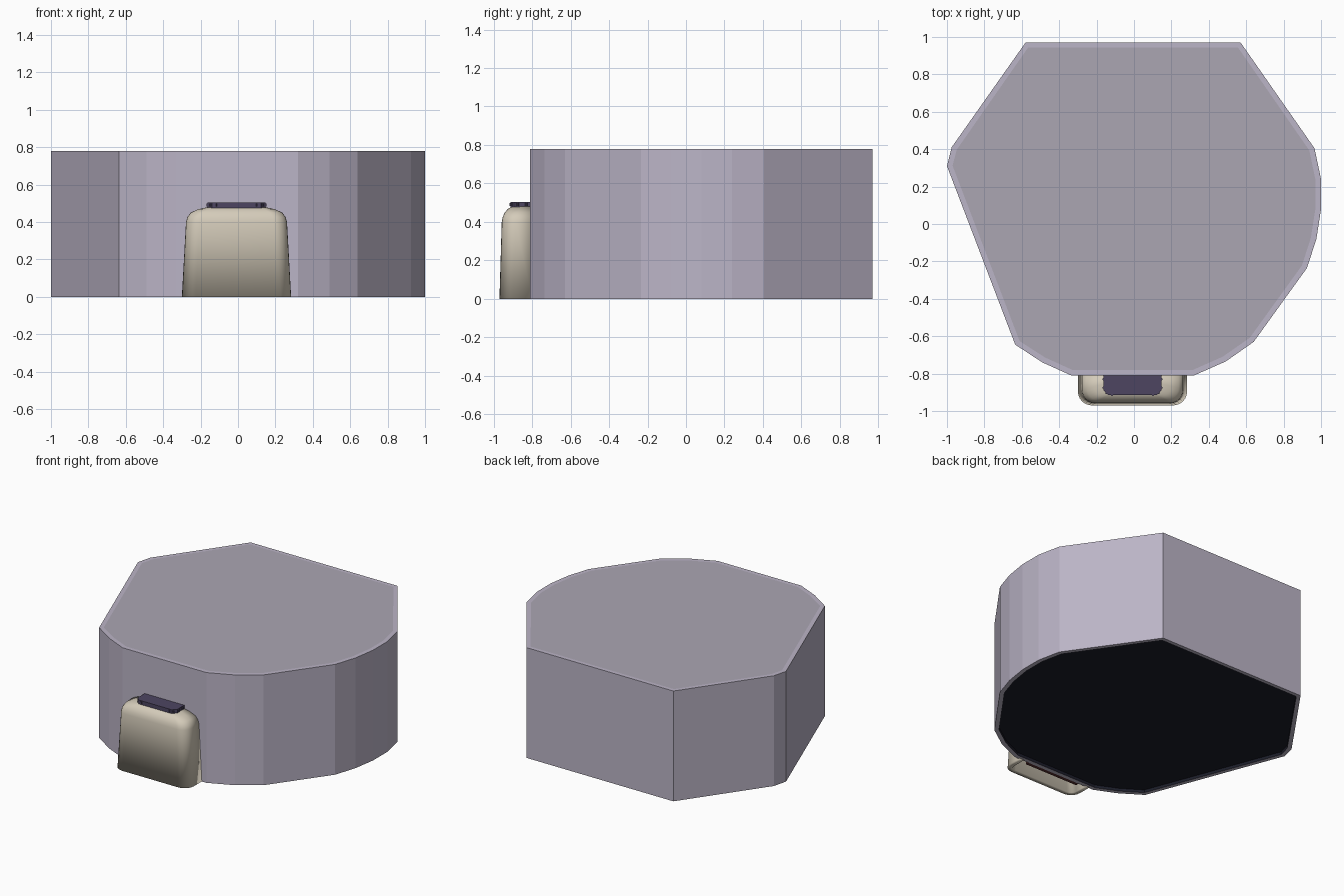
import bpy, bmesh, math
from mathutils import Vector

if "Cube" in bpy.data.objects:
    bpy.data.objects.remove(bpy.data.objects["Cube"])


def material(name, rgb):
    m = bpy.data.materials.new(name)
    m.diffuse_color = (*rgb, 1)
    m.use_nodes = True
    m.node_tree.nodes["Principled BSDF"].inputs["Base Color"].default_value = m.diffuse_color
    return m


WALL = material("lilac_wall", (0.50, 0.46, 0.57))
ROOF = material("roof_panel", (0.41, 0.38, 0.45))
FLOOR = material("dark_floor", (0.011, 0.012, 0.022))
CREAM = material("cream", (0.66, 0.60, 0.49))
TRIM = material("dark_trim", (0.075, 0.06, 0.12))
RED = material("red_sill", (0.10, 0.03, 0.03))


def add_object(name, bm, *mats, smooth=False):
    bmesh.ops.recalc_face_normals(bm, faces=bm.faces)
    me = bpy.data.meshes.new(name)
    bm.to_mesh(me)
    bm.free()
    for m in mats:
        me.materials.append(m)
    ob = bpy.data.objects.new(name, me)
    bpy.context.collection.objects.link(ob)
    if smooth:
        bpy.ops.object.select_all(action='DESELECT')
        ob.select_set(True)
        bpy.context.view_layer.objects.active = ob
        bpy.ops.object.shade_smooth_by_angle(angle=math.radians(35))
    return ob


def prism(bm, outline, z0, z1):
    lo = [bm.verts.new((x, y, z0)) for x, y in outline]
    hi = [bm.verts.new((x, y, z1)) for x, y in outline]
    n = len(lo)
    for i in range(n):
        j = (i + 1) % n
        bm.faces.new((lo[i], lo[j], hi[j], hi[i]))
    return bm.faces.new(lo[::-1]), bm.faces.new(hi)


# Building: faceted walls, bordered roof and recessed dark floor
outline = [(0.57, 0.97), (-0.58, 0.97), (-0.975, 0.41), (-1.0, 0.31),
           (-0.635, -0.645), (-0.49, -0.74), (-0.335, -0.81), (0.32, -0.81),
           (0.49, -0.735), (0.64, -0.63), (0.925, -0.235), (0.975, -0.08),
           (1.0, 0.08), (1.0, 0.24), (0.965, 0.405)]
bm = bmesh.new()
bottom, top = prism(bm, outline, 0, 0.78)
bm.normal_update()
bmesh.ops.inset_region(bm, faces=[bottom, top], thickness=0.03, depth=0)
top.material_index = 1
bottom.material_index = 2
floor = bmesh.ops.extrude_discrete_faces(bm, faces=[bottom])["faces"][0]
for v in floor.verts:
    v.co.z = 0.02
floor.material_index = 2
add_object("building", bm, WALL, ROOF, FLOOR)

# Porch hood: rounded U-shaped rings lofted upward, open underneath and behind
CX, BACK = -0.008, -0.80


def hood_ring(hx, front, r, n=6):
    right = [(hx - r + r * math.cos(a), front + r - r * math.sin(a))
             for a in (math.pi / 2 * i / n for i in range(n + 1))]
    right = [(hx, BACK)] + right
    return right + [(-x, y) for x, y in reversed(right)]


rings = [(0.292, -0.97, 0.075, 0), (0.270, -0.958, 0.072, 0.40),
         (0.263, -0.953, 0.070, 0.425), (0.245, -0.942, 0.066, 0.45),
         (0.205, -0.925, 0.058, 0.468), (0.150, -0.905, 0.05, 0.48)]
bm = bmesh.new()
loops = [[bm.verts.new((x + CX, y, z)) for x, y in hood_ring(hx, f, r)]
         for hx, f, r, z in rings]
for a, b in zip(loops, loops[1:]):
    for i in range(len(a) - 1):
        bm.faces.new((a[i], a[i + 1], b[i + 1], b[i]))
bm.faces.new(loops[-1])
bmesh.ops.recalc_face_normals(bm, faces=bm.faces)
if sum((f.normal.dot(f.calc_center_median() - Vector((CX, BACK, 0.2))) for f in bm.faces)) < 0:
    bmesh.ops.reverse_faces(bm, faces=bm.faces)
hood = add_object("porch_hood", bm, CREAM, smooth=True)
shell = hood.modifiers.new("shell", 'SOLIDIFY')
shell.thickness = 0.035
shell.offset = -1

# Vent cap on the hood with a studded rim
hx, y0, y1, c = 0.155, -0.913, -0.80, 0.025
cap = [(hx, y1), (hx, y0 + c), (hx - c * 0.7, y0 + c * 0.3), (hx - c, y0)]
cap += [(-x, y) for x, y in reversed(cap)]
bm = bmesh.new()
prism(bm, [(x + CX, y) for x, y in cap], 0.475, 0.503)
add_object("vent_cap", bm, TRIM)
bm = bmesh.new()
for s in (-1, 1):
    for x, y in [(hx, -0.83), (hx, -0.875), (hx - c * 0.6, y0 + c * 0.4), (hx - 0.045, y0)]:
        prism(bm, [(CX + s * x + 0.006 * math.cos(a), y + 0.006 * math.sin(a))
                   for a in (math.tau * k / 8 for k in range(8))], 0.482, 0.498)
add_object("vent_studs", bm, TRIM)

# Door sill between hood and building
bm = bmesh.new()
prism(bm, [(-0.22, -0.84), (0.2, -0.84), (0.2, -0.79), (-0.22, -0.79)], 0.004, 0.03)
add_object("door_sill", bm, RED)
